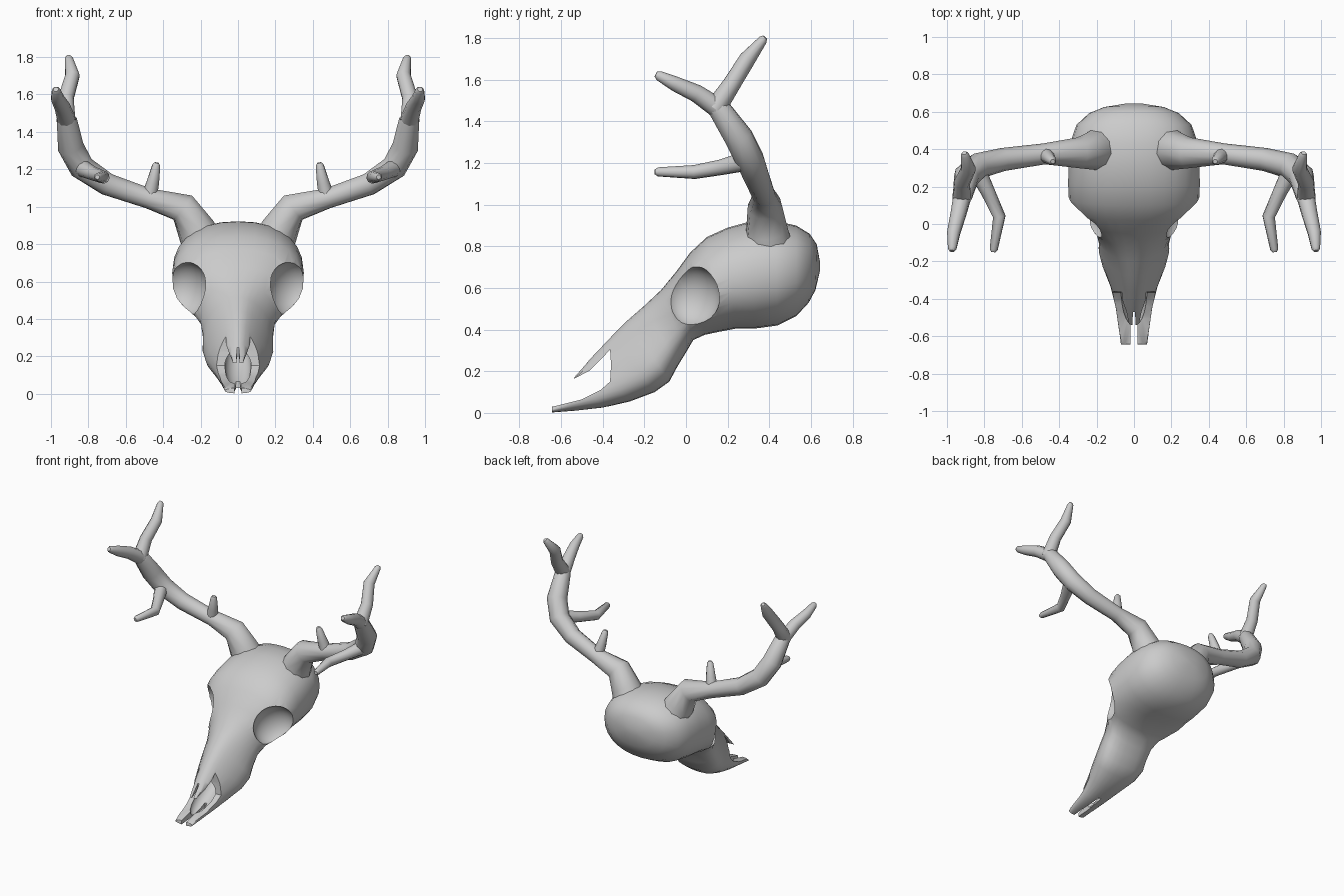
import bpy, bmesh, math
from mathutils import Vector

if "Cube" in bpy.data.objects:
    bpy.data.objects.remove(bpy.data.objects["Cube"])


def loft(name, rings):
    """Skin a list of equal-length point rings, with capped ends."""
    bm = bmesh.new()
    rows = [[bm.verts.new(p) for p in ring] for ring in rings]
    n = len(rows[0])
    for a, b in zip(rows, rows[1:]):
        for i in range(n):
            j = (i + 1) % n
            bm.faces.new((a[i], a[j], b[j], b[i]))
    bm.faces.new(rows[0])
    bm.faces.new(rows[-1])
    bmesh.ops.recalc_face_normals(bm, faces=bm.faces)
    me = bpy.data.meshes.new(name)
    bm.to_mesh(me)
    bm.free()
    ob = bpy.data.objects.new(name, me)
    bpy.context.collection.objects.link(ob)
    return ob


def activate(ob):
    bpy.ops.object.select_all(action='DESELECT')
    ob.select_set(True)
    bpy.context.view_layer.objects.active = ob


def smooth(ob, deg):
    activate(ob)
    bpy.ops.object.shade_smooth_by_angle(angle=math.radians(deg))


def cut(ob, cutter):
    """Boolean difference; a solver result that loses the body is rejected."""
    activate(ob)
    for solver in ('MANIFOLD', 'EXACT', 'FLOAT'):
        mod = ob.modifiers.new("cut", 'BOOLEAN')
        mod.operation, mod.solver, mod.object = 'DIFFERENCE', solver, cutter
        bpy.context.view_layer.update()
        result = ob.evaluated_get(bpy.context.evaluated_depsgraph_get()).data
        kept = len(result.vertices)
        if kept > 0.7 * len(ob.data.vertices) and kept != len(ob.data.vertices):
            bpy.ops.object.modifier_apply(modifier=mod.name)
            break
        ob.modifiers.remove(mod)
    bpy.data.objects.remove(cutter)


def cut_plan(ob, outline, z0, z1):
    """Cut a vertical prism with an (x, y) outline."""
    cut(ob, loft("prism_cutter", [[(x, y, z) for x, y in outline] for z in (z0, z1)]))


def ellipsoid(name, loc, radii, rot):
    bpy.ops.mesh.primitive_uv_sphere_add(segments=28, ring_count=16, location=loc, rotation=rot)
    ob = bpy.context.object
    ob.name, ob.scale = name, radii
    return ob


def skull_ring(ty, tz, by, bz, w, k, n=28):
    """Rounded section between a top and a bottom point; k narrows the top."""
    top, bot = Vector((0, ty, tz)), Vector((0, by, bz))
    mid, half = (top + bot) / 2, (top - bot) / 2
    ring = []
    for i in range(n):
        a = math.tau * i / n
        c, s = (math.copysign(abs(f) ** 0.88, f) for f in (math.cos(a), math.sin(a)))
        ring.append(mid + half * s + Vector((w * c * (1 - k * s), 0, 0)))
    return ring


def tube(name, path, sides=10):
    """Tapered antler branch: path of (x, y, z, radius), rounded at the tip."""
    pts = [Vector(p[:3]) for p in path]
    rad = [p[3] for p in path]
    end = (pts[-1] - pts[-2]).normalized()
    pts.append(pts[-1] + end * rad[-1] * 0.7)
    rad.append(rad[-1] * 0.55)
    rings, u = [], None
    for i, p in enumerate(pts):
        d = Vector()
        if i > 0:
            d += (p - pts[i - 1]).normalized()
        if i < len(pts) - 1:
            d += (pts[i + 1] - p).normalized()
        d.normalize()
        u = d.orthogonal() if u is None else u - d * u.dot(d)
        u.normalize()
        v = d.cross(u)
        rings.append([p + rad[i] * (u * math.cos(math.tau * j / sides)
                                    + v * math.sin(math.tau * j / sides)) for j in range(sides)])
    ob = loft(name, rings)
    smooth(ob, 50)
    mod = ob.modifiers.new("mirror", 'MIRROR')
    mod.use_axis = (True, False, False)
    return ob


# Skull: top y, top z, bottom y, bottom z, half width, taper
sections = [
    (.643, .73, .643, .68, .05, 0), (.628, .81, .622, .59, .16, 0),
    (.595, .86, .59, .53, .24, 0), (.53, .90, .53, .465, .308, 0),
    (.43, .922, .44, .42, .34, 0), (.31, .92, .33, .405, .35, .02),
    (.20, .89, .24, .405, .352, .04), (.10, .845, .16, .39, .35, .05),
    (.02, .77, .09, .375, .318, .05), (-.05, .675, .035, .35, .256, .08),
    (-.12, .59, 0, .29, .198, .17), (-.20, .515, -.04, .225, .177, .33),
    (-.28, .445, -.08, .15, .172, .42), (-.36, .365, -.15, .10, .153, .46),
    (-.45, .27, -.27, .055, .115, .42), (-.53, .18, -.40, .025, .092, .32),
    (-.59, .10, -.53, .01, .08, .2), (-.643, .03, -.643, .002, .07, 0),
]
skull = loft("skull", [skull_ring(*s) for s in sections])

# Eye sockets
for side in (1, -1):
    cut(skull, ellipsoid("socket_cutter", (side * .288, .027, .56), (.115, .15, .148),
                         (0, 0, side * math.radians(-40))))

# Nasal notch between the nose bones and the upper jaw
notch = [(-.535, .165), (-.46, .205), (-.40, .265), (-.365, .305), (-.36, .23),
         (-.365, .15), (-.41, .11), (-.50, .065), (-.64, .03), (-.8, .03), (-.8, .165)]
cut(skull, loft("notch_cutter", [[(x, y, z) for y, z in notch] for x in (-.4, .4)]))

# Hollow nasal passage
cut(skull, ellipsoid("passage_cutter", (0, -.36, .155), (.07, .22, .065),
                     (math.radians(35), 0, 0)))

# Pointed nose bones, and the splits between nose tips and jaw prongs
for side in (1, -1):
    cut_plan(skull, [(side * x, y) for x, y in
                     ((.075, -.368), (.04, -.47), (.022, -.56), (.2, -.56), (.2, -.368))], .155, .45)
cut_plan(skull, [(-.014, -.8), (.014, -.8), (.006, -.47), (-.006, -.47)], .13, .4)
cut_plan(skull, [(-.016, -.8), (.016, -.8), (.02, -.55), (.01, -.38), (-.01, -.38), (-.02, -.55)],
         -.1, .12)
smooth(skull, 40)

# Antlers, mirrored to both sides
tube("antler_beam", [(.205, .395, .84, .11), (.225, .39, .88, .103), (.295, .38, .995, .083),
                     (.48, .375, 1.045, .056), (.70, .345, 1.12, .062), (.835, .31, 1.21, .07),
                     (.895, .255, 1.32, .07), (.915, .16, 1.46, .055), (.93, .12, 1.50, .035)])
tube("antler_front_tine", [(.915, .16, 1.46, .05), (.94, .05, 1.535, .043),
                           (.965, -.05, 1.58, .036), (.972, -.13, 1.62, .024)])
tube("antler_rear_tine", [(.92, .14, 1.46, .052), (.92, .22, 1.58, .043),
                          (.885, .295, 1.70, .04), (.905, .37, 1.793, .022)])
tube("antler_inner_tine", [(.84, .29, 1.21, .048), (.78, .17, 1.18, .038),
                           (.72, .04, 1.157, .034), (.75, -.135, 1.158, .022)])
tube("antler_small_tine", [(.475, .37, 1.05, .042), (.455, .355, 1.13, .034),
                           (.437, .337, 1.22, .022)])
